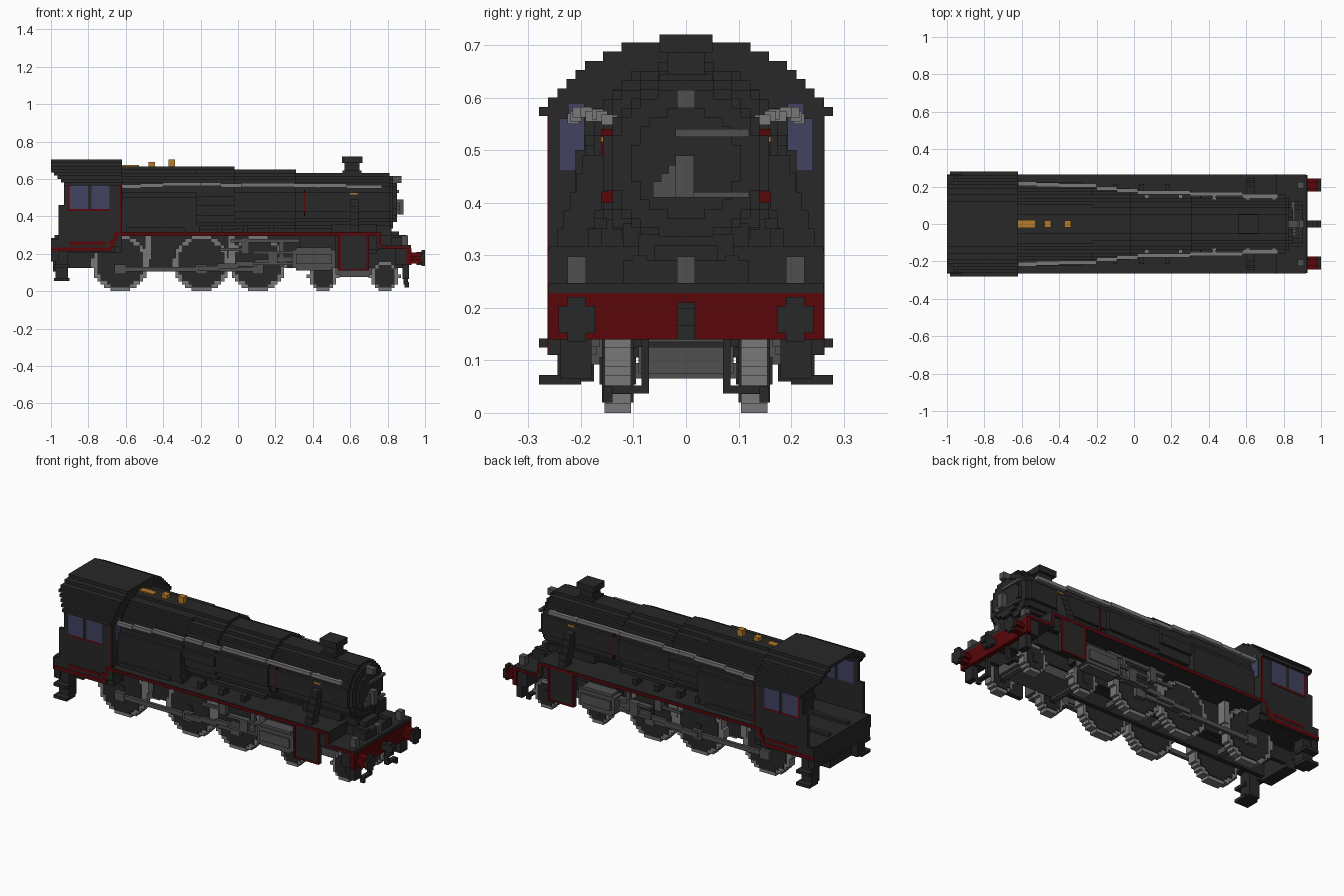
import bpy, bmesh, math
from mathutils import Vector

cube = bpy.data.objects.get("Cube")
if cube:
    bpy.data.objects.remove(cube, do_unlink=True)

STEP = .0175          # size of the blocky stair steps
SIDE = .262           # half width of cab and running board
CAB, REAR = -.62, -1  # front of the cab, rear of the engine
DECK = .3             # underside of the running board
AXIS = .475           # height of the boiler centre line


def material(name, red, green, blue):
    m = bpy.data.materials.new(name)
    m.use_nodes = True
    m.diffuse_color = (red, green, blue, 1)
    m.node_tree.nodes["Principled BSDF"].inputs["Base Color"].default_value = m.diffuse_color
    return m


BLACK = material("soot black", .021, .021, .021)
STEEL = material("light steel", .19, .19, .19)
IRON = material("dark iron", .08, .08, .08)
RED = material("deep red", .1, .002, .003)
GLASS = material("blue glass", .055, .055, .12)
BRASS = material("brass", .46, .2, .02)


def finish(name, mat, bm):
    bmesh.ops.recalc_face_normals(bm, faces=bm.faces)
    mesh = bpy.data.meshes.new(name)
    bm.to_mesh(mesh)
    bm.free()
    mesh.materials.append(mat)
    bpy.context.collection.objects.link(bpy.data.objects.new(name, mesh))


def box(name, mat, x, y, z):
    low, high = Vector((x[0], y[0], z[0])), Vector((x[1], y[1], z[1]))
    bm = bmesh.new()
    for v in bmesh.ops.create_cube(bm, size=1)["verts"]:
        v.co = (low + high) / 2 + v.co * (high - low)
    finish(name, mat, bm)


def centred(name, mat, x, half, z):
    box(name, mat, x, (-half, half), z)


def pair(name, mat, x, y, z):
    box("left_" + name, mat, x, y, z)
    box("right_" + name, mat, x, (-y[1], -y[0]), z)


def around(centre, half):
    return centre - half, centre + half


def circle_rows(radius):
    """Rows (bottom, top, half width) of a stepped circle."""
    count = round(2 * radius / STEP)
    height = 2 * radius / count
    for k in range(count):
        mid = (k + .5) * height - radius
        chord = math.sqrt(radius * radius - mid * mid)
        yield mid - height / 2, mid + height / 2, max(STEP, round(chord / STEP) * STEP)


def prism(name, mat, rows, axis, ends, centre):
    """Stepped outline pushed along x or y."""
    right = [p for bottom, top, half in rows for p in ((half, bottom), (half, top))]
    outline = right + [(-u, z) for u, z in reversed(right)]
    across, up = centre
    bm = bmesh.new()
    loops = []
    for a in ends:
        points = [(across + u, up + z) for u, z in outline]
        loop = [bm.verts.new((a, u, z) if axis == "x" else (u, a, z)) for u, z in points]
        bm.faces.new(loop)
        loops.append(loop)
    first, last = loops
    for i in range(len(first)):
        bm.faces.new((first[i - 1], first[i], last[i], last[i - 1]))
    finish(name, mat, bm)


def barrel(name, mat, x, radius, y=0, z=AXIS):
    prism(name, mat, list(circle_rows(radius)), "x", x, (y, z))


# Boiler and smokebox
barrel("firebox", BLACK, (CAB, -.22), .193)
centred("firebox_lower", BLACK, (CAB, -.22), .21, (DECK, .5))
barrel("boiler_rear", BLACK, (-.22, -.02), .186, z=.482)
barrel("boiler_middle", BLACK, (-.02, .31), .175)
barrel("smokebox", BLACK, (.31, .81), .158)
pair("smokebox_band", RED, x=(.352, .358), y=(.14, .161), z=(.4, .54))
barrel("smokebox_ring", BLACK, (.81, .83), .14)
barrel("smokebox_door", BLACK, (.83, .85), .105)
centred("saddle", BLACK, (.5, .74), .12, (.2, .36))
centred("saddle_front", BLACK, (.74, .82), .09, (.24, .34))
box("upper_hinge", IRON, x=(.84, .86), y=(-.02, .12), z=(.525, .54))
box("lower_hinge", IRON, x=(.84, .86), y=(.01, .12), z=(.41, .42))
box("door_handle", IRON, x=(.84, .885), y=(-.02, .015), z=(.41, .49))
for i in range(3):
    box("door_handle_wedge", IRON, (.84, .865), (-.033 - i * .015, -.018 - i * .015), (.41, .472 - i * .016))
centred("top_lamp", IRON, (.83, .875), STEP, (.58, .615))
centred("top_lamp_bracket", BLACK, (.81, .85), .03, (.56, .58))

# Chimney and fittings on top of the boiler
centred("chimney_base", BLACK, (.56, .66), .05, (.6, .645))
centred("chimney_stack", BLACK, (.57, .65), .035, (.6, .7))
centred("chimney_cap", BLACK, (.555, .665), .05, (.685, .72))
centred("whistle", BRASS, (CAB, -.53), STEP, (.65, .675))
for name, x, top in (("rear", -.46, .69), ("front", -.355, .705)):
    centred(name + "_safety_valve", BRASS, around(x, STEP), STEP, (.65, top))
pair("side_valve", BRASS, x=(.6, .64), y=(.14, .162), z=(.516, .526))

# Handrails follow the taper of the boiler
rail_start = CAB
for rail_end, y, z in ((-.52, .215, .56), (-.4, .21, .565), (-.2, .205, .572), (-.09, .19, .572),
                       (.02, .18, .565), (.3, .168, .568), (.58, .16, .565), (.77, .15, .558)):
    pair("handrail", STEEL, (rail_start, rail_end), around(y, .011), around(z, .01))
    rail_start = rail_end
for x in (.06, .24, .42, .6, .74):
    pair("handrail_post", STEEL, (x, x + STEP), (.13, .155), (.55, .567))

# Cab, open at the rear
pair("cab_side", BLACK, x=(-.93, CAB), y=(.245, SIDE), z=(.28, .59))
pair("cab_side_lower", BLACK, x=(-.96, CAB), y=(.245, SIDE), z=(.24, .46))
pair("cab_side_skirt", BLACK, x=(REAR, -.66), y=(.245, SIDE), z=(.21, .28))
centred("cab_floor", BLACK, (REAR, CAB), .25, (.205, .285))
centred("cab_backhead", BLACK, (-.72, CAB), .14, (.28, .56))
EAVES = .565
arch = [(16 - i - max(0, i - 5)) * STEP for i in range(8)]
front_rows = [(EAVES + i * STEP, EAVES + (i + 1) * STEP, w - STEP) for i, w in enumerate(arch)]
prism("cab_front", BLACK, [(.24, EAVES, SIDE)] + front_rows, "x", (CAB - STEP, CAB), (0, 0))
for i, (bottom, top, half) in enumerate(front_rows):
    inner = max(0, arch[i + 1] - STEP) if i + 1 < len(arch) else 0
    overhang = max(REAR, -.93 - i * STEP)
    pair("cab_roof", BLACK, (overhang, CAB), (inner, half + STEP), (bottom, top))
for x in (-.852, -.735):
    pair("cab_side_window", GLASS, around(x, .049), (.242, SIDE + .002), (.44, .565))
pair("cab_front_window", GLASS, (CAB - .02, CAB + .003), (.193, .242), (.46, .56))
pair("cab_front_window_top", GLASS, (CAB - .02, CAB + .003), (.193, .225), (.56, .59))


def lining(name, x, z):
    pair(name, RED, x, (SIDE - .003, SIDE + .0015), z)


lining("window_sill", (-.91, -.685), (.43, .44))
lining("window_post_lining", (-.91, -.902), (.44, .565))
lining("cab_front_lining", (CAB - .012, CAB), (.31, .575))
lining("cab_panel_lining", (-.9, -.7), (.248, .266))
lining("cab_skirt_lining", (REAR, -.68), (.215, .235))
lining("cab_curve_lining_low", (-.685, -.66), (.23, .275))
lining("cab_curve_lining_high", (-.665, -.645), (.265, .315))

# Running boards
pair("running_board", BLACK, x=(-.66, .76), y=(.08, SIDE), z=(DECK - .005, DECK + STEP))
centred("board_drop", BLACK, (.74, .765), SIDE, (.235, DECK + STEP))
centred("front_platform", BLACK, (.75, .925), SIDE, (.225, .247))
lining("running_board_edge", (-.65, .755), (.298, .313))
lining("drop_edge", (.75, .765), (.24, .305))
lining("platform_edge", (.765, .92), (.226, .24))
for x in (-.22, -.1, .04, .18):
    pair("board_bracket", BLACK, around(x, .013), (.16, .215), (DECK, .352))
pair("firebox_pipe", BLACK, x=(-.6, -.28), y=(.2, .225), z=(DECK, .34))
pair("boiler_pipe", BLACK, x=(-.05, .3), y=(.15, .18), z=(.35, .37))
for i in range(5):
    pair("smokebox_brace", BLACK, (.6, .645), around(.215 - i * .012, .03), around(.333 + i * .035, STEP))
pair("drop_panel", BLACK, x=(.535, .7), y=(.235, SIDE), z=(.11, DECK))
pair("drop_panel_rear", BLACK, x=(.7, .76), y=(.235, .25), z=(.22, DECK))
lining("panel_rear_lining", (.535, .55), (.11, DECK))
lining("panel_front_lining", (.688, .7), (.11, DECK))
lining("panel_bottom_lining", (.55, .69), (.11, .12))

# Main frames
pair("main_frame", BLACK, x=(-.98, .9), y=(.075, .1), z=(.125, DECK))
centred("frame_stretcher", BLACK, (-.98, .9), .08, (.2, .235))
centred("bogie_frame", IRON, (.42, .82), .09, (.075, .125))
pair("front_valance", BLACK, x=(.84, .905), y=(.16, .255), z=(.14, .23))

# Front beam, buffers and coupling
centred("buffer_beam", RED, (.9, .927), SIDE, (.14, .228))
centred("steam_chest_cover", BLACK, (.82, .9), .12, (.245, .29))
centred("steam_chest_step", BLACK, (.8, .86), .06, (.29, .32))
for side, y in (("left", .208), ("middle", 0), ("right", -.208)):
    box(side + "_front_lamp", IRON, (.875, .91), around(y, STEP), (.247, .298))
    if y:
        barrel(side + "_buffer_stem", RED, (.92, .985), .03, y, .178)
        barrel(side + "_buffer_head", BLACK, (.982, 1), .043, y, .178)
centred("coupling_hook", BLACK, (.92, 1), STEP, (.165, .2))
centred("coupling_link", BLACK, (.955, .985), STEP, (.14, .21))
pair("guard_iron", BLACK, x=(.885, .91), y=(.07, .085), z=(.04, .15))
pair("guard_iron_bar", BLACK, x=(.885, .91), y=(.07, .155), z=(.037, .052))
pair("guard_iron_tip", BLACK, x=(.89, .915), y=(.14, .157), z=(.02, .05))

# Rear beam and steps
centred("rear_beam", BLACK, (REAR, -.96), .255, (.16, .28))
centred("drag_box", BLACK, (-.99, -.92), .1, (.105, .21))
pair("rear_step_hanger", BLACK, x=(-.975, -.91), y=(.175, .245), z=(.06, .21))
for z in (.063, .133):
    pair("rear_step_plate", BLACK, (-.985, -.9), (.2, .28), around(z, STEP / 2))
pair("front_step", BLACK, x=(.88, .915), y=(.18, .24), z=(.065, .15))

# Wheels: steel tyres with black centres
wheels = [("driving", x, .15) for x in (-.63, -.195, .107)]
wheels += [("bogie", x, .08) for x in (.455, .785)]
for kind, x, radius in wheels:
    centred(kind + "_axle", IRON, around(x, .015), .11, around(radius, .015))
    for side, s in (("left", 1), ("right", -1)):
        for part, mat, r, inner, outer in (("tyre", STEEL, radius, .105, .155),
                                           ("centre", BLACK, radius - .02, .1, .16),
                                           ("hub", BLACK, .026, .095, .165)):
            prism("_".join((side, kind, part)), mat, list(circle_rows(r)), "y",
                  (s * inner, s * outer), (x, radius))
for x in (-.48, -.035):
    pair("brake_hanger", STEEL, around(x, .018), (.11, .16), (.17, .295))

# Cylinders, rods and valve gear
pair("cylinder", IRON, x=(.29, .52), y=(.165, .24), z=(.125, .22))
pair("cylinder_cladding", IRON, x=(.31, .5), y=(.165, .25), z=(.145, .2))
pair("cylinder_core", IRON, x=(.31, .5), y=(.17, .235), z=(.11, .235))
pair("cylinder_mount", BLACK, x=(.33, .52), y=(.1, .17), z=(.16, DECK))
pair("coupling_rod", IRON, x=(-.66, .13), y=(.16, .178), z=(.105, .13))
for x in (-.63, -.195, .107):
    pair("crank_pin", IRON, around(x, .03), (.16, .184), around(.118, .026))
for i in range(5):
    pair("connecting_rod", IRON, around(i * .1 - .155, .055), (.178, .195), around(.122 + i * .012, .013))
for z in (.146, .207):
    pair("slide_bar", IRON, (.08, .31), (.18, .21), around(z, .007))
pair("crosshead", IRON, x=(.16, .21), y=(.178, .215), z=(.14, .215))
pair("valve_rod", IRON, x=(-.04, .33), y=(.17, .195), z=(.26, .28))
pair("expansion_link", IRON, x=(.02, .06), y=(.17, .2), z=(.2, .285))
pair("eccentric_rod", IRON, x=(-.1, .04), y=(.178, .192), z=(.215, .23))
pair("combination_lever", IRON, x=(.22, .245), y=(.18, .2), z=(.13, .275))
